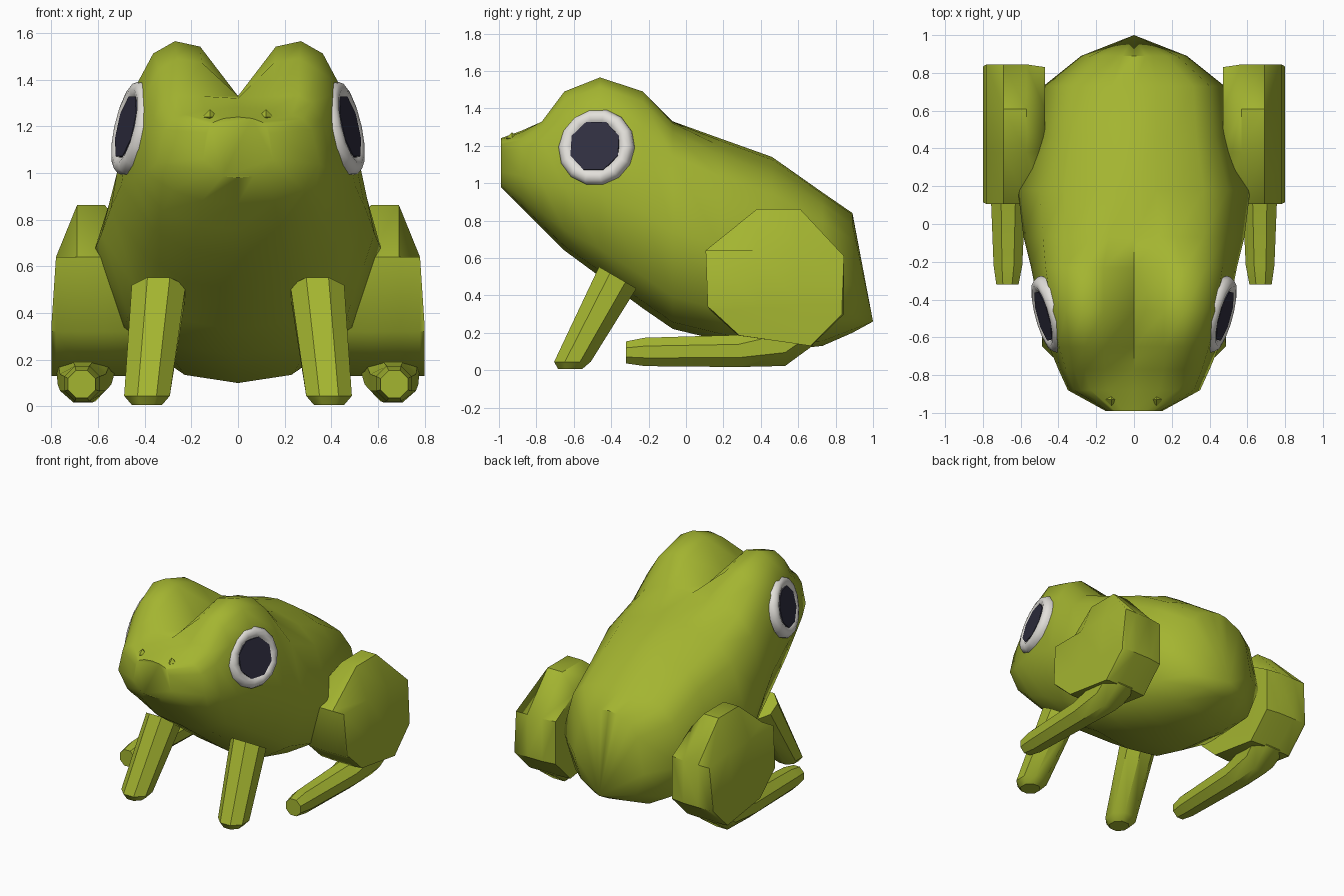
import bpy, bmesh, math
from mathutils import Vector, Matrix

if "Cube" in bpy.data.objects:
    bpy.data.objects.remove(bpy.data.objects["Cube"])


def material(name, rgb):
    m = bpy.data.materials.new(name)
    m.diffuse_color = (*rgb, 1)
    m.use_nodes = True
    m.node_tree.nodes["Principled BSDF"].inputs["Base Color"].default_value = m.diffuse_color
    return m


GREEN = material("frog green", (0.37, 0.46, 0.03))
WHITE = material("eye white", (0.76, 0.74, 0.70))
DARK = material("pupil dark", (0.029, 0.028, 0.052))


def finish(bm, name, mat, angle=40):
    bmesh.ops.recalc_face_normals(bm, faces=bm.faces[:])
    me = bpy.data.meshes.new(name)
    bm.to_mesh(me)
    bm.free()
    me.materials.append(mat)
    ob = bpy.data.objects.new(name, me)
    bpy.context.collection.objects.link(ob)
    bpy.ops.object.select_all(action='DESELECT')
    ob.select_set(True)
    bpy.context.view_layer.objects.active = ob
    bpy.ops.object.shade_smooth_by_angle(angle=math.radians(angle))
    return ob


def loft(name, rings, mat, tip=None, angle=40):
    """Skin equal-length rings; cap the ends or close to a tip."""
    bm = bmesh.new()
    vs = [[bm.verts.new(p) for p in r] for r in rings]
    n = len(vs[0])
    for a, b in zip(vs, vs[1:]):
        for i in range(n):
            j = (i + 1) % n
            bm.faces.new((a[i], a[j], b[j], b[i]))
    bm.faces.new(vs[0])
    if tip:
        t = bm.verts.new(tip)
        for i in range(n):
            bm.faces.new((vs[-1][i], vs[-1][(i + 1) % n], t))
    else:
        bm.faces.new(vs[-1])
    return finish(bm, name, mat, angle)


def octagon(rx, ry):
    return [(rx * 1.06 * math.cos(a), ry * 1.06 * math.sin(a))
            for a in (math.pi / 8 + k * math.pi / 4 for k in range(8))]


def body_ring(y, zc, xp, zp, xw, zw, zb):
    """Ring from centre height, brow peak, widest point and belly height."""
    half = [(0, zc), (xp * .6, zc + (zp - zc) * (.9 if zp > zc else .3))]
    for deg in (0, 24, 46, 90):
        t = math.radians(deg)
        half.append((xp + (xw - xp) * math.sin(t), zw + (zp - zw) * math.cos(t)))
    half += [(xw * .8, zb + (zw - zb) * .33), (xw * .44, zb + (zw - zb) * .07), (0, zb)]
    return [(x, y, z) for x, z in half] + [(-x, y, z) for x, z in reversed(half[1:-1])]


# Body: raised brows with a notch between them, sloping back to a pointed rump
stations = [
    (-.99, 1.24, .10, 1.22, .15, 1.06, .98),
    (-.88, 1.28, .23, 1.25, .35, 1.04, .87),
    (-.77, 1.32, .26, 1.33, .40, 1.00, .76),
    (-.65, 1.33, .26, 1.49, .45, .98, .64),
    (-.46, 1.33, .27, 1.565, .50, .95, .50),
    (-.23, 1.33, .27, 1.49, .545, .85, .33),
    (-.07, 1.33, .22, 1.32, .585, .74, .22),
    (.18, 1.24, .20, 1.20, .615, .67, .16),
    (.46, 1.14, .20, 1.09, .52, .60, .10),
    (.73, .95, .20, .92, .48, .50, .13),
    (.89, .84, .10, .81, .28, .45, .20),
]
loft("body", [body_ring(*s) for s in stations], GREEN, tip=(0, 1.0, .26), angle=42)

# Thigh outline (y, z)
thigh = [(.105, .64), (.38, .862), (.61, .862), (.845, .61),
         (.845, .30), (.67, .13), (.28, .185), (.13, .32)]

for side, tag in ((1, "left"), (-1, "right")):
    # Front leg: tapered octagonal tube from shoulder to a blunt foot
    leg = []
    for c, r, tilt in (((.39, -.62, .005), .065, 0), ((.39, -.607, .045), .10, 0),
                       ((.34, -.365, .495), .118, math.radians(30))):
        rot = Matrix.Rotation(-tilt, 3, 'X')
        leg.append([((c[0] + v.x) * side, c[1] + v.y, c[2] + v.z)
                    for v in (rot @ Vector((x, y, 0)) for x, y in octagon(r, r))])
    loft(tag + "_front_leg", leg, GREEN)

    # Thigh: wide wheel shape, lower at its inner and outer rims
    loft(tag + "_thigh",
         [[(x * side, .475 + (y - .475) * k, min(z, top)) for y, z in thigh]
          for x, top, k in ((.47, .74, .96), (.57, .9, 1), (.69, .9, 1),
                            (.78, .64, 1), (.80, .34, .97))],
         GREEN, angle=45)

    # Hind foot: long tube running forward from the rump
    foot = []
    for y, x0, x1, z0, z1 in ((-.32, .61, .73, .035, .155), (-.22, .59, .745, .02, .175),
                              (.28, .565, .765, .015, .19), (.53, .54, .775, .02, .27),
                              (.68, .51, .785, .13, .36)):
        foot.append([((x0 + x1) / 2 * side + u, y, (z0 + z1) / 2 + v)
                     for u, v in octagon((x1 - x0) / 2, (z1 - z0) / 2)])
    loft(tag + "_hind_foot", foot, GREEN)

    # Eye: rounded white ring with an octagonal pupil, facing out and forward
    normal = Vector((side, -.27, .23)).normalized()
    centre = Vector((.452 * side, -.48, 1.193))
    place = Matrix.Translation(centre) @ normal.to_track_quat('Z', 'Y').to_matrix().to_4x4()
    prof = [(.208, -.02), (.208, .005), (.192, .03), (.165, .037), (.14, .028), (.125, .01)]
    eye = [[place @ Vector((r * math.cos(k * math.tau / 14), r * math.sin(k * math.tau / 14), h))
            for k in range(14)] for r, h in prof]
    loft(tag + "_eye_ring", eye, WHITE, angle=60)
    pupil = [[place @ Vector((x, y, h)) for x, y in octagon(.134, .134)] for h in (0, .032)]
    loft(tag + "_pupil", pupil, DARK, angle=20)

    # Nostril: tiny faceted bead
    bm = bmesh.new()
    bmesh.ops.create_uvsphere(bm, u_segments=4, v_segments=2, radius=.033,
                              matrix=Matrix.Translation((.12 * side, -.93, 1.24)))
    finish(bm, tag + "_nostril", GREEN, 20)
